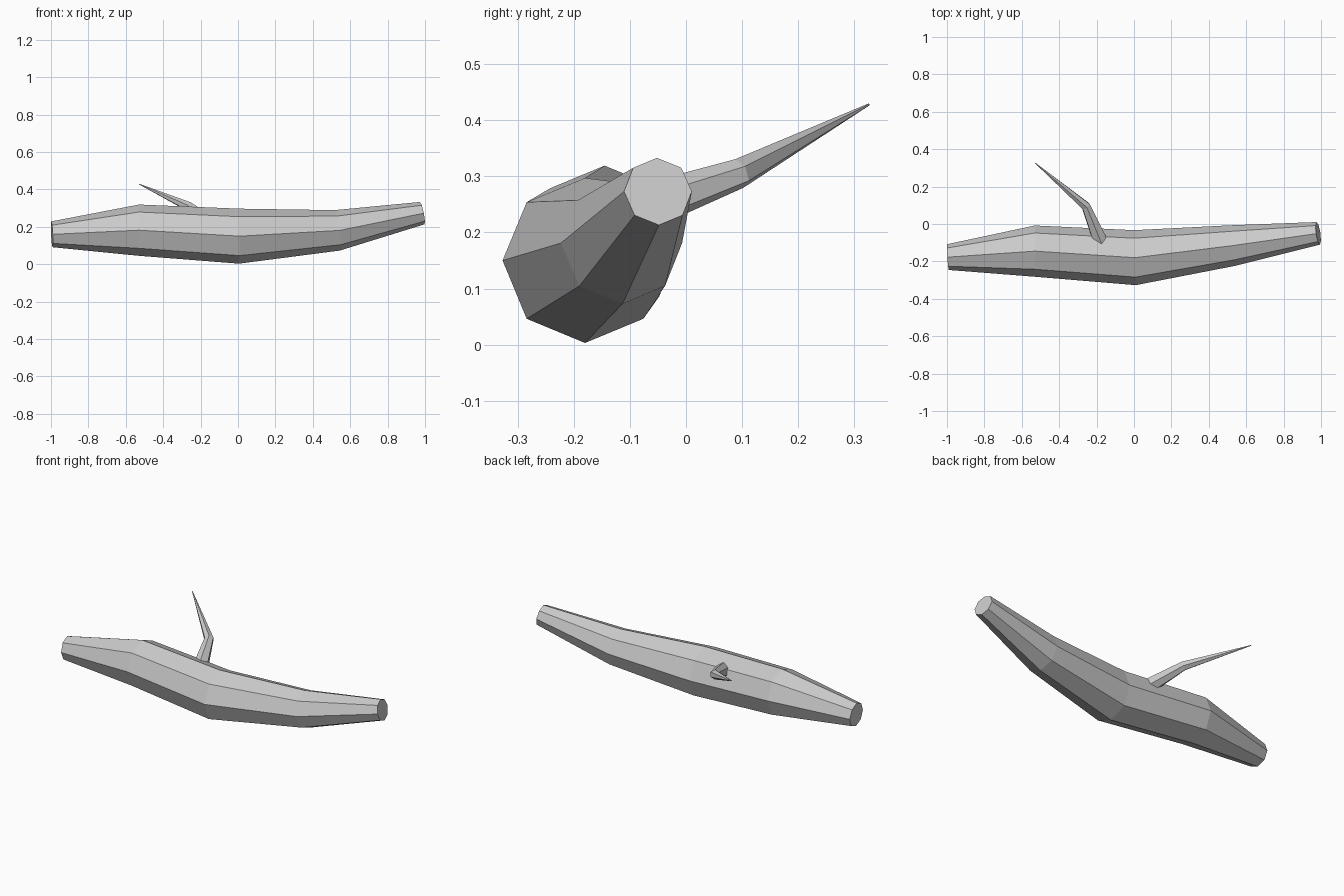
import bpy, bmesh, math
from mathutils import Vector

if "Cube" in bpy.data.objects:
    bpy.data.objects.remove(bpy.data.objects["Cube"], do_unlink=True)

bark = bpy.data.materials.new("grey_bark")
bark.use_nodes = True
colour = (0.6, 0.6, 0.6, 1)
bark.diffuse_color = colour
bark.node_tree.nodes["Principled BSDF"].inputs["Base Color"].default_value = colour


def tapered_limb(name, stations, sides, across):
    """Loft polygon rings, each square to the path, and cap both ends."""
    centres = [Vector(s[:3]) for s in stations]
    bm = bmesh.new()
    rings = []
    for i, c in enumerate(centres):
        before, after = centres[max(i - 1, 0)], centres[min(i + 1, len(centres) - 1)]
        # average direction of the two neighbouring segments
        tangent = ((c - before).normalized() + (after - c).normalized()).normalized()
        u = (Vector(across) - tangent * tangent.dot(Vector(across))).normalized()
        v = tangent.cross(u)
        r = stations[i][3]
        angles = [math.tau * k / sides for k in range(sides)]
        rings.append([bm.verts.new(c + r * (u * math.cos(a) + v * math.sin(a))) for a in angles])
    for a, b in zip(rings, rings[1:]):
        for k in range(sides):
            n = (k + 1) % sides
            bm.faces.new((a[k], a[n], b[n], b[k]))
    bm.faces.new(rings[0][::-1])
    bm.faces.new(rings[-1])
    bmesh.ops.recalc_face_normals(bm, faces=bm.faces)
    mesh = bpy.data.meshes.new(name)
    bm.to_mesh(mesh)
    bm.free()
    mesh.materials.append(bark)
    obj = bpy.data.objects.new(name, mesh)
    bpy.context.collection.objects.link(obj)
    return obj


# Bent trunk: x, y, z, radius
tapered_limb("log_trunk", [
    (-0.995, -0.177, 0.160, 0.069),
    (-0.53, -0.145, 0.182, 0.137),
    (0.005, -0.180, 0.150, 0.147),
    (0.53, -0.115, 0.181, 0.109),
    (0.985, -0.050, 0.273, 0.061),
], 8, (0, 0, 1))

# Kinked twig rising from the back
tapered_limb("side_twig", [
    (-0.155, -0.150, 0.218, 0.048),
    (-0.257, 0.095, 0.305, 0.027),
    (-0.528, 0.326, 0.428, 0.002),
], 6, (0, 0, 1))
